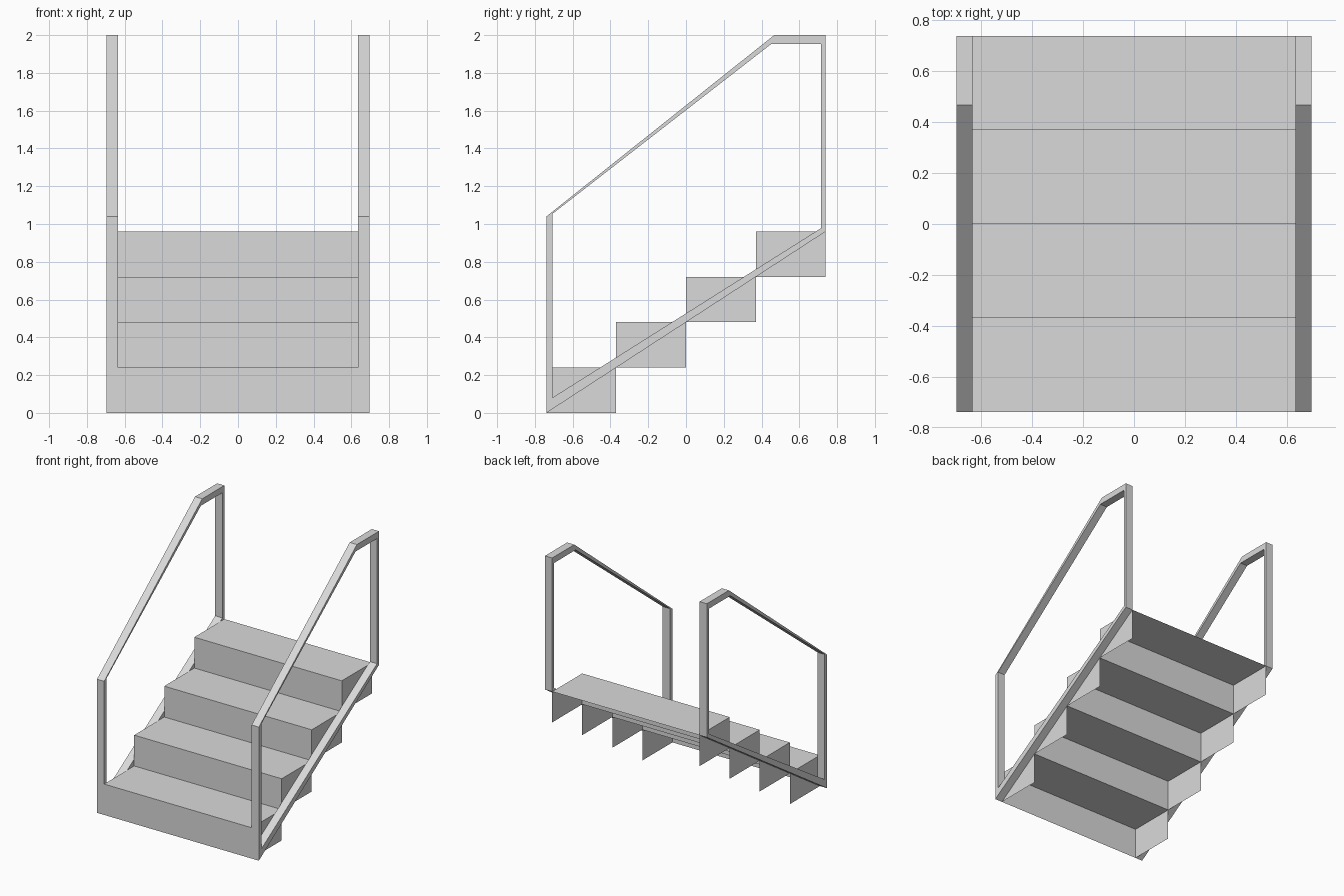
import bpy
import bmesh

cube = bpy.data.objects.get("Cube")
if cube:
    bpy.data.objects.remove(cube, do_unlink=True)

grey = bpy.data.materials.new("light_grey")
grey.use_nodes = True
grey.diffuse_color = (0.7, 0.7, 0.7, 1)
grey.node_tree.nodes["Principled BSDF"].inputs["Base Color"].default_value = (0.7, 0.7, 0.7, 1)

INNER, OUTER = 0.635, 0.697      # side faces of the railings
FRONT, RUN, RISE = -0.739, 0.3695, 0.24
STEPS = 4


def finish(name, bm):
    mesh = bpy.data.meshes.new(name)
    bm.to_mesh(mesh)
    bm.free()
    mesh.materials.append(grey)
    obj = bpy.data.objects.new(name, mesh)
    bpy.context.collection.objects.link(obj)
    return obj


def make_step(index):
    """Thin sheet step: tread, riser and two end panels, open below and behind."""
    y0, z0 = FRONT + index * RUN, index * RISE
    y1, z1 = y0 + RUN, z0 + RISE
    bm = bmesh.new()
    profile = [(y0, z0), (y0, z1), (y1, z1), (y1, z0)]
    right = [bm.verts.new((-INNER, y, z)) for y, z in profile]
    left = [bm.verts.new((INNER, y, z)) for y, z in profile]
    for i in (0, 1):             # riser, then tread
        bm.faces.new((right[i], left[i], left[i + 1], right[i + 1]))
    bm.faces.new(right)
    bm.faces.new(left[::-1])
    finish(f"step_{index + 1}", bm)


def make_railing(name, xa, xb):
    """Closed frame: front post, sloped handrail, top rail, back post, stringer."""
    outer = [(-0.739, 0), (-0.739, 1.04), (0.467, 2), (0.739, 2), (0.739, 0.96)]
    inner = [(-0.708, 0.08), (-0.708, 1.053), (0.45, 1.952), (0.715, 1.952), (0.715, 0.978)]
    bm = bmesh.new()
    # Four rings of the frame's rectangular section
    rings = [[bm.verts.new((x, y, z)) for y, z in loop]
             for x, loop in ((xa, outer), (xb, outer), (xb, inner), (xa, inner))]
    count = len(outer)
    for r in range(4):
        a, b = rings[r], rings[(r + 1) % 4]
        for i in range(count):
            j = (i + 1) % count
            bm.faces.new((a[i], a[j], b[j], b[i]))
    bmesh.ops.recalc_face_normals(bm, faces=bm.faces)
    finish(name, bm)


for n in range(STEPS):
    make_step(n)

make_railing("left_railing", INNER, OUTER)
make_railing("right_railing", -OUTER, -INNER)
